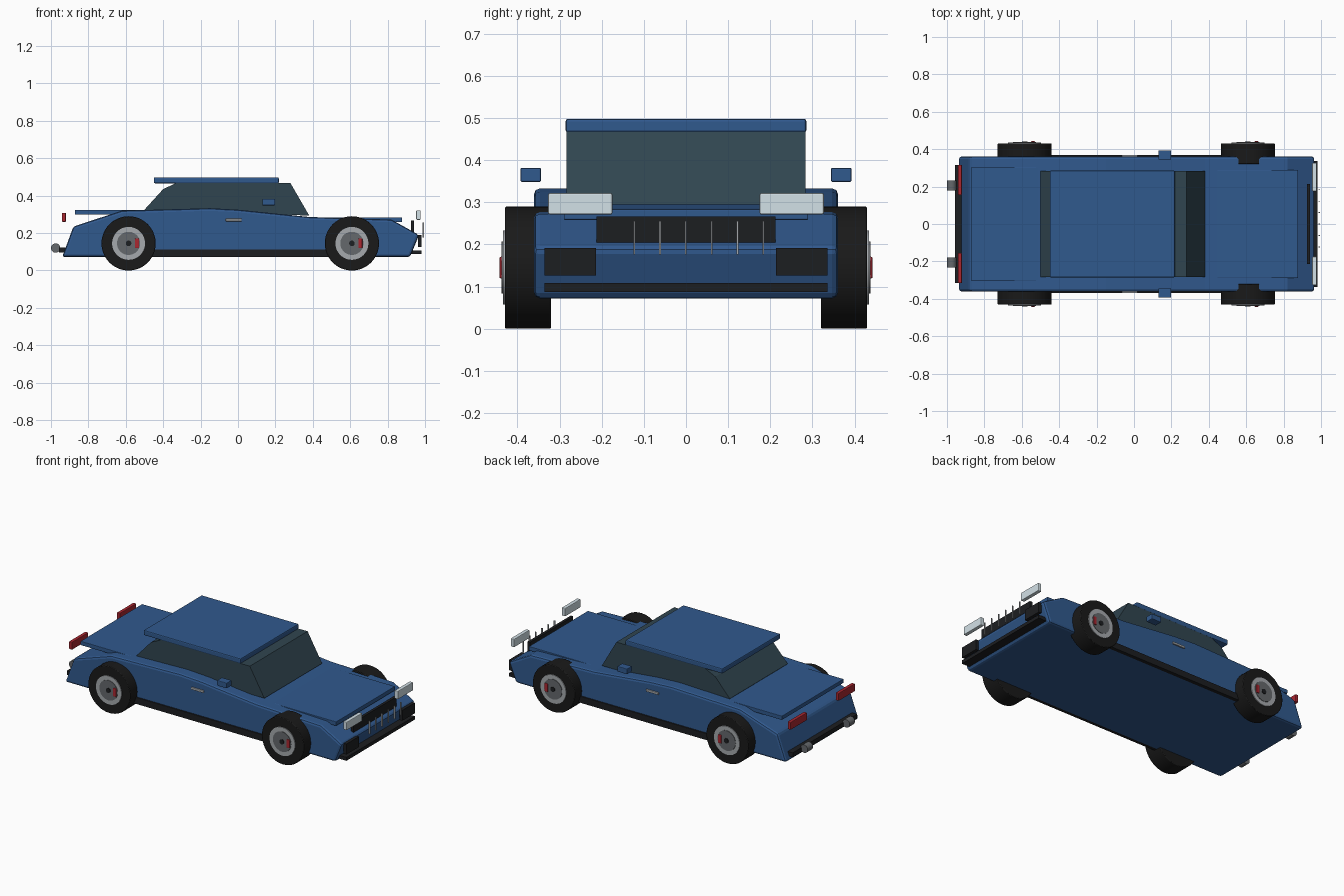
import bpy, math
from mathutils import Vector

if "Cube" in bpy.data.objects:
    bpy.data.objects.remove(bpy.data.objects["Cube"])


def mat(name, r, g, b):
    m = bpy.data.materials.new(name)
    m.diffuse_color = (r, g, b, 1)
    m.use_nodes = True
    m.node_tree.nodes["Principled BSDF"].inputs["Base Color"].default_value = m.diffuse_color
    return m


BLUE = mat("blue_paint", 0.03, 0.10, 0.27)
GLASS = mat("dark_glass", 0.03, 0.06, 0.08)
BLACK = mat("black_trim", 0.012, 0.013, 0.015)
RUBBER = mat("rubber", 0.01, 0.01, 0.01)
SILVER = mat("silver", 0.38, 0.40, 0.42)
STEEL = mat("steel", 0.13, 0.14, 0.15)
LAMP = mat("lamp", 0.65, 0.75, 0.8)
RED = mat("red", 0.4, 0.02, 0.03)


def bevel(o, width, segs=2):
    if width:
        m = o.modifiers.new("bevel", "BEVEL")
        m.width, m.segments = width, segs
        m.limit_method, m.angle_limit = "ANGLE", math.radians(40)


def box(name, x, y, z, material, bev=0.0):
    """Box from (min, max) ranges."""
    bpy.ops.mesh.primitive_cube_add(size=1)
    o = bpy.context.object
    o.name = name
    lo, hi = Vector((x[0], y[0], z[0])), Vector((x[1], y[1], z[1]))
    for v in o.data.vertices:
        v.co = (lo + hi) / 2 + v.co * (hi - lo)
    o.data.materials.append(material)
    bevel(o, bev)
    return o


def pair(name, x, y, z, material, bev=0.0):
    """Box on both sides of the car."""
    box(name + "_left", x, y, z, material, bev)
    box(name + "_right", x, (-y[1], -y[0]), z, material, bev)


def extrude(name, profile, half, material, bev=0.0):
    """Side profile (x, z) extruded across the car."""
    n = len(profile)
    verts = [(x, s * half, z) for s in (-1, 1) for x, z in profile]
    faces = [list(range(n)), list(range(2 * n - 1, n - 1, -1))]
    faces += [(i, i + n, (i + 1) % n + n, (i + 1) % n) for i in range(n)]
    me = bpy.data.meshes.new(name)
    me.from_pydata(verts, [], faces)
    o = bpy.data.objects.new(name, me)
    bpy.context.collection.objects.link(o)
    me.materials.append(material)
    bevel(o, bev)
    return o


def disc(name, x, z, y0, y1, r, material, bev=0.0):
    """Cylinder along y."""
    bpy.ops.mesh.primitive_cylinder_add(
        vertices=48, radius=r, depth=abs(y1 - y0),
        location=(x, (y0 + y1) / 2, z), rotation=(math.pi / 2, 0, 0))
    o = bpy.context.object
    o.name = name
    o.data.materials.append(material)
    bpy.ops.object.shade_smooth_by_angle()
    bevel(o, bev)
    return o


# Body shell, cabin glass and roof
extrude("body", [(-0.94, 0.072), (0.92, 0.072), (0.968, 0.19), (0.82, 0.272),
                 (0.38, 0.286), (0.0, 0.325), (-0.15, 0.333), (-0.62, 0.32),
                 (-0.88, 0.235)], 0.361, BLUE, 0.014)
extrude("cabin_glass", [(-0.50, 0.30), (0.38, 0.295), (0.28, 0.468),
                        (-0.33, 0.468), (-0.40, 0.435), (-0.50, 0.325)],
        0.284, GLASS)
box("roof", (-0.45, 0.218), (-0.286, 0.286), (0.466, 0.498), BLUE, 0.006)
box("hood", (0.39, 0.878), (-0.29, 0.29), (0.258, 0.284), BLUE, 0.003)
box("trunk_lid", (-0.872, -0.50), (-0.303, 0.303), (0.298, 0.323), BLUE, 0.003)

# Front end
box("upper_grille", (0.925, 0.942), (-0.213, 0.213), (0.202, 0.266), BLACK)
for i in range(6):
    y = -0.123 + i * 0.0613
    box(f"grille_bar_{i}", (0.987, 0.995), (y - 0.002, y + 0.002),
        (0.176, 0.256), SILVER)
pair("air_intake", (0.962, 0.981), (0.214, 0.336), (0.126, 0.191), BLACK)
box("front_splitter", (0.90, 0.981), (-0.336, 0.336), (0.087, 0.108), BLACK)
pair("headlight", (0.953, 0.977), (0.175, 0.327), (0.271, 0.322), LAMP, 0.004)

# Rear end
pair("tail_light", (-0.942, -0.92), (0.155, 0.316), (0.26, 0.308), RED, 0.004)
box("rear_diffuser", (-0.956, -0.90), (-0.316, 0.316), (0.095, 0.122), BLACK)
for s in (-1, 1):
    disc(f"exhaust_{s}", -0.975, 0.12, s * 0.18, s * 0.232, 0.025, STEEL)

# Sides
pair("side_skirt", (-0.46, 0.49), (0.34, 0.37), (0.072, 0.113), BLACK, 0.003)
pair("mirror", (0.13, 0.198), (0.344, 0.393), (0.348, 0.382), BLUE, 0.004)
pair("door_handle", (-0.066, 0.02), (0.355, 0.369), (0.263, 0.277), SILVER, 0.003)

# Wheels
for x, end in ((-0.585, "rear"), (0.609, "front")):
    for s, side in ((-1, "right"), (1, "left")):
        n = f"{end}_{side}"
        z = 0.145
        disc("tire_" + n, x, z, s * 0.32, s * 0.43, 0.145, RUBBER, 0.004)
        disc("rim_" + n, x, z, s * 0.40, s * 0.435, 0.088, SILVER)
        disc("brake_disc_" + n, x, z, s * 0.40, s * 0.438, 0.062, STEEL)
        disc("hub_" + n, x, z, s * 0.41, s * 0.442, 0.015, BLACK)
        ys = sorted((s * 0.41, s * 0.443))
        box("caliper_" + n, (x + 0.034, x + 0.056), ys, (z - 0.026, z + 0.026),
            RED, 0.004)
